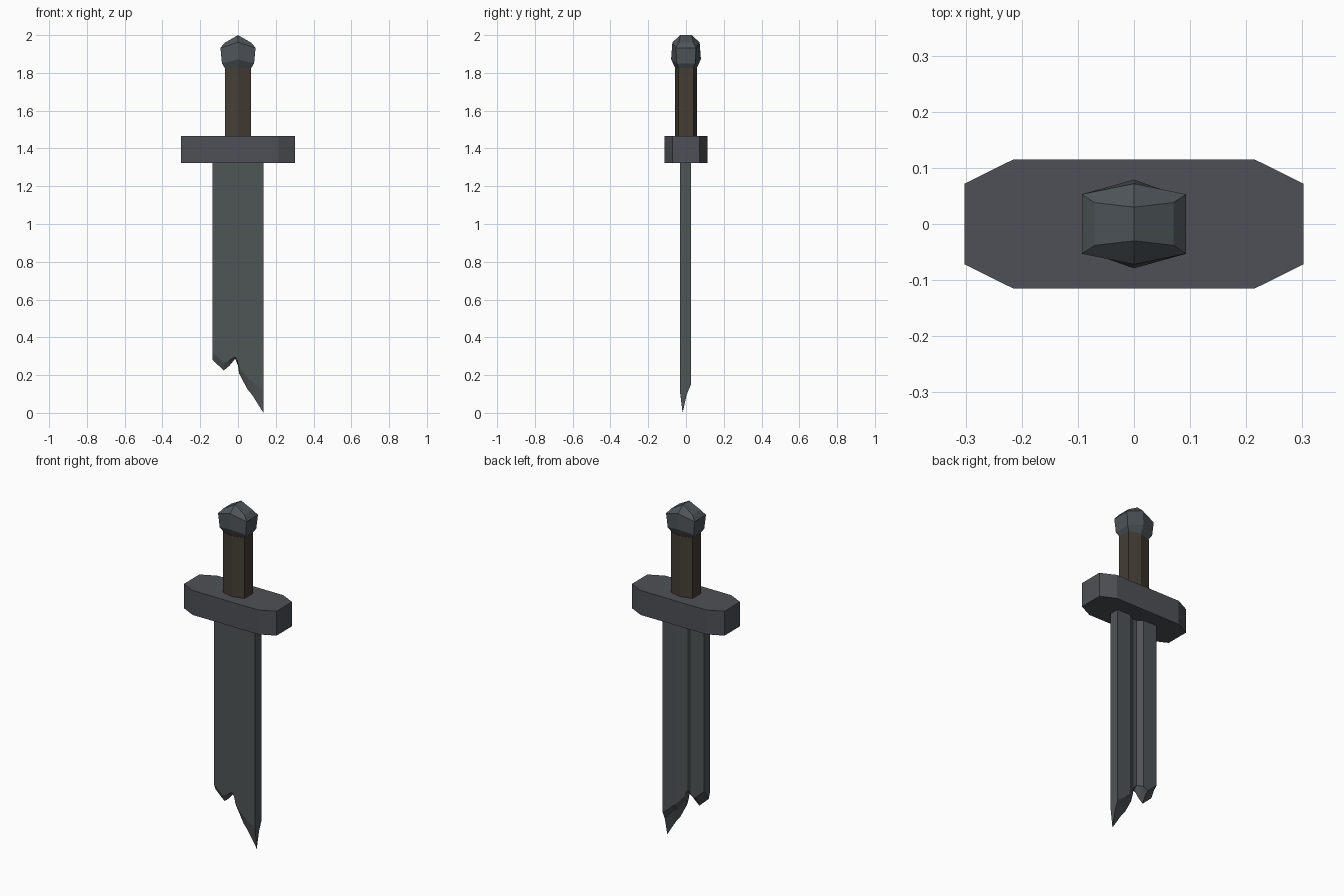
import bpy, bmesh

if "Cube" in bpy.data.objects:
    bpy.data.objects.remove(bpy.data.objects["Cube"])


def material(name, rgb):
    m = bpy.data.materials.new(name)
    m.diffuse_color = (*rgb, 1)
    m.use_nodes = True
    m.node_tree.nodes["Principled BSDF"].inputs["Base Color"].default_value = m.diffuse_color
    return m


blade_steel = material("blade steel", (0.078, 0.089, 0.094))
guard_steel = material("guard steel", (0.076, 0.081, 0.092))
pommel_steel = material("pommel steel", (0.076, 0.090, 0.100))
leather = material("brown leather", (0.058, 0.047, 0.036))


def loft(name, rings, mat, split_end=False):
    """Skin a list of equal rings; the last cap can be folded into two quads."""
    bm = bmesh.new()
    vs = [[bm.verts.new(p) for p in r] for r in rings]
    n = len(vs[0])
    for a, b in zip(vs, vs[1:]):
        for i in range(n):
            bm.faces.new((a[i], a[(i + 1) % n], b[(i + 1) % n], b[i]))
    bm.faces.new(vs[0][::-1])
    t = vs[-1]
    if split_end:
        bm.faces.new((t[0], t[1], t[4], t[5]))
        bm.faces.new((t[1], t[2], t[3], t[4]))
    else:
        bm.faces.new(t)
    bmesh.ops.recalc_face_normals(bm, faces=bm.faces)
    mesh = bpy.data.meshes.new(name)
    bm.to_mesh(mesh)
    bm.free()
    mesh.materials.append(mat)
    ob = bpy.data.objects.new(name, mesh)
    bpy.context.collection.objects.link(ob)
    return ob


def hexagon(cx, cy, cz, my, mz):
    """Six-sided ring: four corners plus a front and a back middle point."""
    return [(-cx, -cy, cz), (0, -my, mz), (cx, -cy, cz),
            (cx, cy, cz), (0, my, mz), (-cx, cy, cz)]


# Broken blade: columns of (x, lowest z, front chamfer, back chamfer, groove depth)
columns = [
    (-0.135, 0.280, 0.04, 0.06, 0),
    (-0.075, 0.225, 0.04, 0.06, 0),
    (-0.045, 0.250, 0.03, 0.05, 0),
    (-0.015, 0.287, 0.01, 0.02, 0.025),
    (0.000, 0.250, 0.02, 0.04, 0.025),
    (0.005, 0.210, 0.03, 0.06, 0.025),
    (0.050, 0.125, 0.06, 0.09, 0),
    (0.075, 0.095, 0.07, 0.10, 0),
    (0.135, 0.000, 0.12, 0.15, 0),
]
TOP = 1.35
loft("blade", [[(x, -0.033, TOP), (x, -0.033, z + f), (x, -0.018, z),
                (x, 0.004 - g * 0.3, z + b * 0.65), (x, 0.026 - g, z + b),
                (x, 0.026 - g, TOP)]
               for x, z, f, b, g in columns], blade_steel)

# Crossguard with clipped corners
outline = [(-0.302, -0.072), (-0.215, -0.115), (0.215, -0.115), (0.302, -0.072),
           (0.302, 0.072), (0.215, 0.115), (-0.215, 0.115), (-0.302, 0.072)]
loft("crossguard", [[(x, y, z) for x, y in outline] for z in (1.323, 1.467)],
     guard_steel)

# Grip
loft("grip", [hexagon(0.07, 0.039, z, 0.058, z) for z in (1.45, 1.825)], leather)

# Faceted pommel with a ridge on top
loft("pommel", [
    hexagon(0.066, 0.036, 1.820, 0.054, 1.820),
    hexagon(0.085, 0.049, 1.850, 0.079, 1.872),
    hexagon(0.093, 0.053, 1.932, 0.072, 1.962),
    hexagon(0.070, 0.038, 1.960, 0.030, 2.000),
], pommel_steel, split_end=True)
